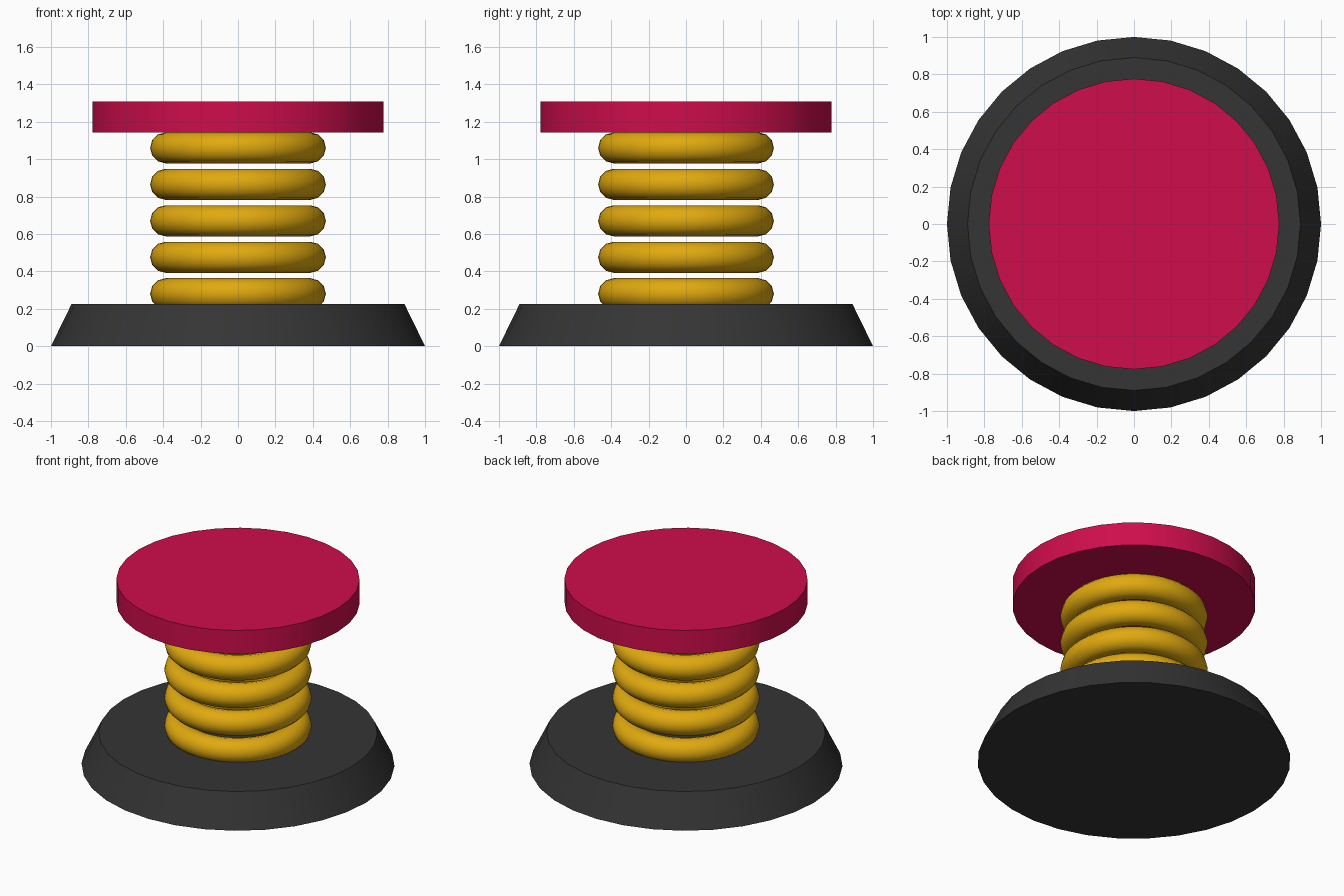
import bpy
from math import radians

cube = bpy.data.objects.get("Cube")
if cube:
    bpy.data.objects.remove(cube, do_unlink=True)


def make_material(name, rgb):
    mat = bpy.data.materials.new(name)
    mat.use_nodes = True
    color = (*rgb, 1.0)
    mat.diffuse_color = color
    mat.node_tree.nodes["Principled BSDF"].inputs["Base Color"].default_value = color
    return mat


def finish(name, mat, angle):
    obj = bpy.context.object
    obj.name = name
    obj.data.materials.append(mat)
    bpy.ops.object.shade_smooth_by_angle(angle=radians(angle))
    return obj


def disc(name, bottom_radius, top_radius, z_low, z_high, mat):
    bpy.ops.mesh.primitive_cone_add(
        vertices=32, radius1=bottom_radius, radius2=top_radius,
        depth=z_high - z_low, location=(0, 0, (z_low + z_high) / 2))
    return finish(name, mat, 30)


charcoal = make_material("charcoal", (0.035, 0.035, 0.035))
crimson = make_material("crimson", (0.62, 0.004, 0.073))
gold = make_material("gold", (0.75, 0.4, 0.005))

# Tapered base and flat top plate
disc("base", 1.0, 0.89, 0.0, 0.225, charcoal)
disc("top_plate", 0.777, 0.777, 1.143, 1.308, crimson)

# Stack of separate spring rings, the lowest sunk into the base
for i in range(5):
    bpy.ops.mesh.primitive_torus_add(
        major_radius=0.387, minor_radius=0.083,
        major_segments=48, minor_segments=12,
        location=(0, 0, 0.28 + i * 0.195))
    finish("spring_ring_%d" % (i + 1), gold, 60)
